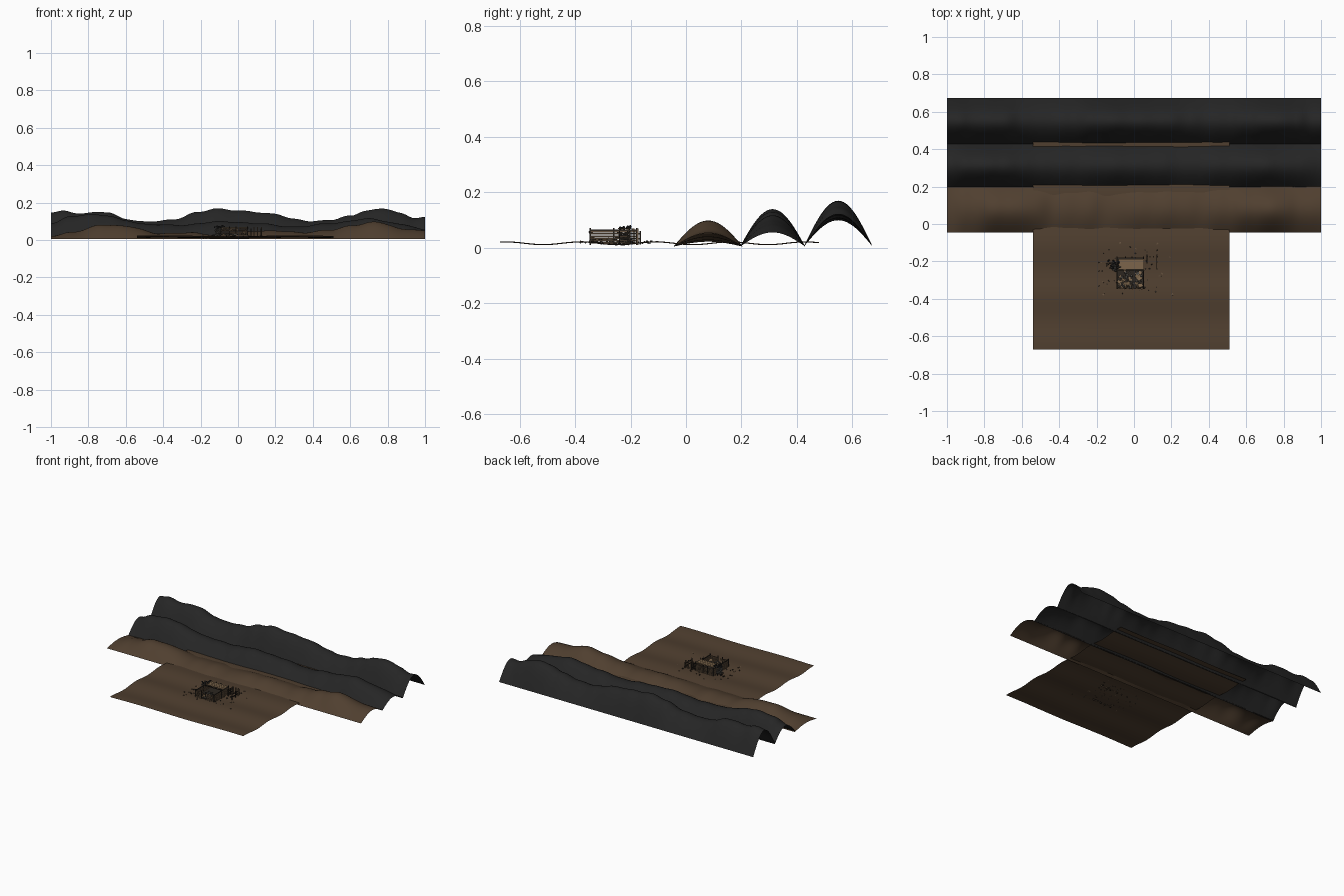
import bpy, bmesh, math, random
from mathutils import Matrix, Euler

if "Cube" in bpy.data.objects:
    bpy.data.objects.remove(bpy.data.objects["Cube"])
random.seed(4)


def material(name, rgb):
    m = bpy.data.materials.new(name)
    m.diffuse_color = (*rgb, 1)
    m.use_nodes = True
    m.node_tree.nodes["Principled BSDF"].inputs["Base Color"].default_value = m.diffuse_color
    return m


EARTH = material("brown earth", (0.080, 0.050, 0.029))
ROCK = material("dark slate", (0.0185, 0.0185, 0.0185))
WOOD = material("weathered wood", (0.13, 0.085, 0.05))
PLANK = material("pale plank", (0.20, 0.13, 0.07))
CHAR = material("charred timber", (0.025, 0.019, 0.014))
STONE = material("grey stone", (0.075, 0.07, 0.062))


def finish(name, bm, mat, smooth=False):
    me = bpy.data.meshes.new(name)
    bm.to_mesh(me)
    bm.free()
    me.materials.append(mat)
    ob = bpy.data.objects.new(name, me)
    bpy.context.collection.objects.link(ob)
    if smooth:
        for p in me.polygons:
            p.use_smooth = True
    return ob


def sheet(name, x0, x1, y0, y1, nx, ny, height, mat):
    """Open height-field sheet; height(x, t) with t running 0..1 over y."""
    bm = bmesh.new()
    rows = []
    for j in range(ny + 1):
        t = j / ny
        rows.append([])
        for i in range(nx + 1):
            x = x0 + (x1 - x0) * i / nx
            rows[-1].append(bm.verts.new((x, y0 + (y1 - y0) * t, height(x, t))))
    for j in range(ny):
        for i in range(nx):
            bm.faces.new((rows[j][i], rows[j][i + 1], rows[j + 1][i + 1], rows[j + 1][i]))
    return finish(name, bm, mat, True)


def crest(points):
    """Smoothly interpolated ridge height with slight roughness."""
    def f(x):
        for (xa, za), (xb, zb) in zip(points, points[1:]):
            if x <= xb:
                u = (x - xa) / (xb - xa)
                u = u * u * (3 - 2 * u)
                return za + (zb - za) * u + 0.002 * math.sin(47 * x)
        return points[-1][1]
    return f


# ground
def ground_z(x, y):
    return 0.016 + 0.005 * math.cos(2 * math.pi * (y + 0.65) / 0.27) + 0.002 * math.sin(9 * x + 3 * y)


sheet("ground", -0.54, 0.51, -0.67, 0.48, 40, 60,
      lambda x, t: ground_z(x, -0.67 + 1.15 * t), EARTH)

# three ridges of hills, arched sheets
near = crest([(-1, .022), (-.9, .04), (-.72, .082), (-.6, .075), (-.42, .035), (-.25, .04), (-.13, .028),
              (.0, .045), (.2, .05), (.35, .04), (.5, .055), (.62, .08), (.74, .098), (.88, .06), (1, .05)])
middle = crest([(-1, .09), (-.9, .125), (-.8, .138), (-.7, .132), (-.6, .105), (-.5, .085), (-.3, .08),
                (-.1, .1), (.1, .09), (.3, .07), (.5, .09), (.7, .115), (.88, .085), (1, .055)])
far = crest([(-1, .148), (-.94, .158), (-.87, .143), (-.7, .15), (-.6, .112), (-.5, .098), (-.35, .108),
             (-.22, .148), (-.12, .168), (.03, .155), (.2, .14), (.3, .112), (.4, .1), (.5, .108),
             (.6, .13), (.68, .155), (.77, .17), (.87, .145), (.95, .115), (1, .122)])
for name, y0, y1, f, mat in (("near_hills", -0.045, 0.205, near, EARTH),
                             ("middle_hills", 0.195, 0.43, middle, ROCK),
                             ("far_hills", 0.425, 0.673, far, ROCK)):
    sheet(name, -1, 1, y0, y1, 120, 24,
          lambda x, t, f=f: 0.004 + (f(x) - 0.004) * math.sin(math.pi * t), mat)


def boxes(name, items, mat):
    """One object from (centre, size, rotation) boxes."""
    bm = bmesh.new()
    for c, s, r in items:
        m = Matrix.Translation(c) @ Euler(r).to_matrix().to_4x4() @ Matrix.Diagonal((*s, 1))
        bmesh.ops.create_cube(bm, size=1, matrix=m)
    return finish(name, bm, mat)


N = (0, 0, 0)
X0, X1, Y0, Y1 = -0.09, 0.05, -0.345, -0.178

# cabin walls: stacked rails with gaps
side, cross = [], []
for k in range(6):
    z = 0.017 + k * 0.0082
    for x in (X0, X1):
        side.append(((x, (Y0 + Y1) / 2, z), (0.004, Y1 - Y0, 0.0052), N))
    cross.append((((X0 + X1) / 2, Y1, z), (X1 - X0, 0.004, 0.0052), N))
    for xa, xb in ((X0, -0.045), (-0.01, X1)):
        cross.append((((xa + xb) / 2, Y0, z), (xb - xa, 0.004, 0.0052), N))
boxes("side_wall_rails", side, WOOD)
boxes("end_wall_rails", cross, WOOD)

# cabin upright posts
boxes("wall_posts", [((x, y, 0.04), (0.006, 0.006, 0.062), N)
                     for x in (X0, -0.045, -0.01, X1) for y in (Y0, -0.26, Y1)
                     if y != -0.26 or x in (X0, X1)], CHAR)

# remaining roof of planks over the rear half
boxes("roof_planks", [((-0.015, -0.191 - k * 0.0098, 0.068 + 0.001 * (k % 2)), (0.138, 0.0092, 0.003), N)
                      for k in range(6)], PLANK)
boxes("roof_beams", [((x, -0.262, 0.063), (0.005, 0.17, 0.005), N) for x in (X0, X1)]
      + [((-0.02, -0.25, 0.064), (0.15, 0.005, 0.005), N)], CHAR)

# floor and fallen planks inside
boxes("cabin_floor", [((-0.02, (Y0 + Y1) / 2, 0.019), (0.135, 0.16, 0.004), N)], CHAR)


def scatter(n, xr, yr, smin, smax, z=None, flat=1.0):
    out = []
    for _ in range(n):
        x, y = random.uniform(*xr), random.uniform(*yr)
        s = random.uniform(smin, smax)
        zz = ground_z(x, y) + s * 0.3 * flat if z is None else random.uniform(*z)
        out.append(((x, y, zz), (s, s * random.uniform(.5, 1), s * flat * .8),
                    (random.uniform(-.3, .3), random.uniform(-.3, .3), random.uniform(0, 3))))
    return out


boxes("fallen_planks", scatter(26, (-0.08, 0.04), (-0.335, -0.25), 0.012, 0.024, (0.024, 0.034), 0.2), PLANK)
boxes("floor_rubble", scatter(34, (-0.08, 0.04), (-0.34, -0.25), 0.006, 0.013, (0.024, 0.032)), STONE)
boxes("wall_top_scraps", scatter(14, (-0.085, 0.045), (-0.345, -0.338), 0.006, 0.012, (0.05, 0.062), 0.5), WOOD)


# stones of the collapsed chimney
def stones(name, n, xr, yr, zr, smin, smax, mat):
    bm = bmesh.new()
    for _ in range(n):
        m = Matrix.Translation((random.uniform(*xr), random.uniform(*yr), random.uniform(*zr)))
        s = random.uniform(smin, smax)
        m = m @ Euler((random.random() * 3, random.random() * 3, 0)).to_matrix().to_4x4()
        bmesh.ops.create_icosphere(bm, subdivisions=1, radius=s, matrix=m @ Matrix.Diagonal((1, .8, .7, 1)))
    return finish(name, bm, mat)


stones("chimney_stones", 34, (-0.118, -0.092), (-0.25, -0.205), (0.02, 0.062), 0.006, 0.010, STONE)
stones("chimney_cap", 14, (-0.125, -0.07), (-0.245, -0.2), (0.066, 0.076), 0.005, 0.008, ROCK)
stones("chimney_rubble", 12, (-0.145, -0.105), (-0.24, -0.19), (0.018, 0.028), 0.004, 0.008, ROCK)

# broken fence frames to the right
fence = []
for x, ya, yb in ((0.07, -0.21, -0.165), (0.122, -0.24, -0.165)):
    for y in (ya, (ya + yb) / 2, yb):
        fence.append(((x, y, 0.036), (0.005, 0.005, 0.05), N))
    for z in (0.032, 0.05):
        fence.append(((x, (ya + yb) / 2, z), (0.004, yb - ya, 0.005), N))
boxes("broken_fence", fence, CHAR)
boxes("fence_posts", [((x, -0.175, 0.04), (0.006, 0.006, 0.06), N) for x in (0.085, 0.105, 0.125)], WOOD)

# loose debris on the ground
boxes("ground_debris", scatter(34, (-0.2, 0.16), (-0.39, -0.12), 0.004, 0.009), CHAR)
boxes("ground_planks", scatter(14, (-0.24, 0.21), (-0.4, -0.06), 0.006, 0.011, None, 0.3), WOOD)
stones("ground_stones", 12, (-0.18, 0.2), (-0.4, -0.1), (0.016, 0.02), 0.003, 0.005, STONE)
